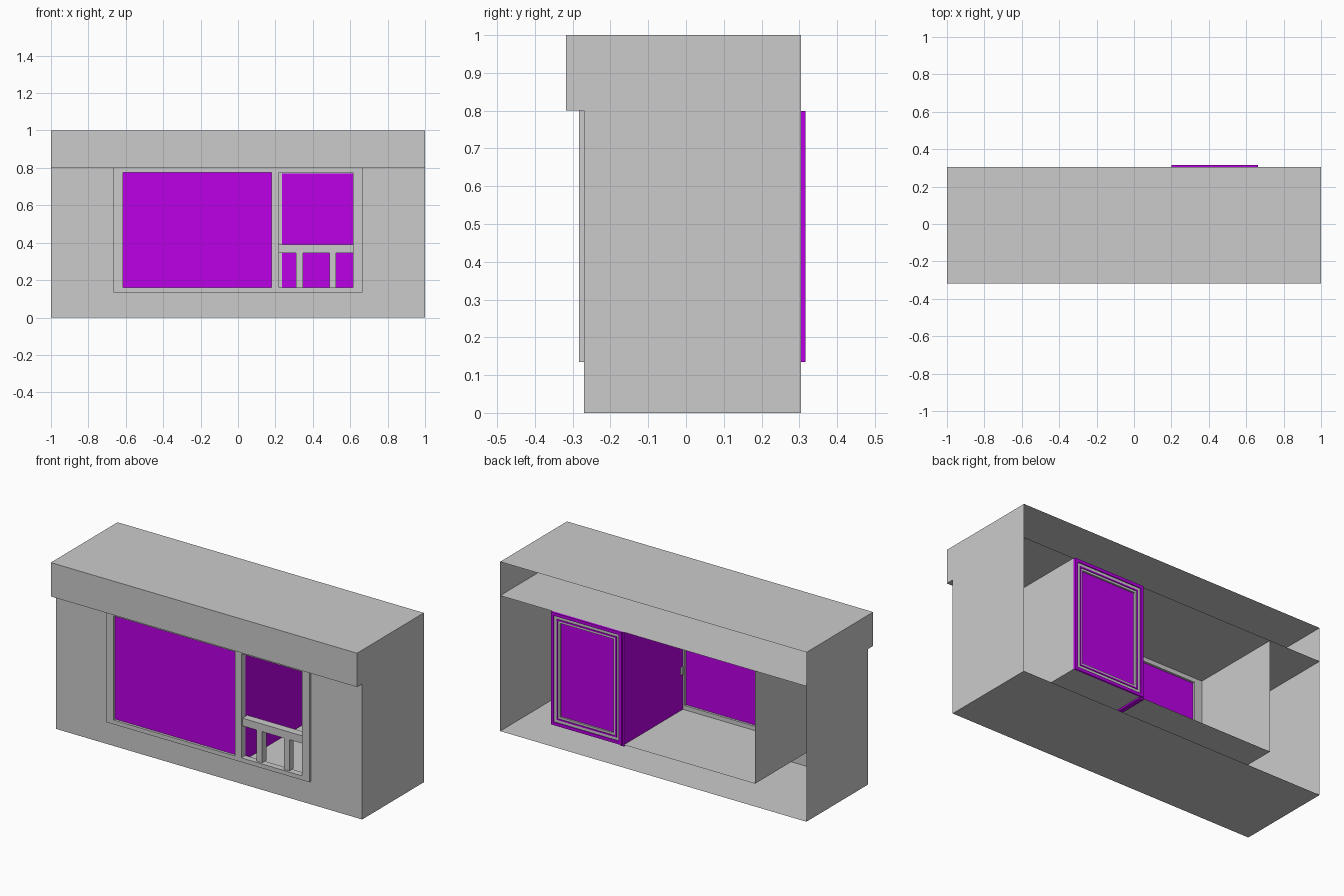
import bpy, bmesh

if "Cube" in bpy.data.objects:
    bpy.data.objects.remove(bpy.data.objects["Cube"])

purple = bpy.data.materials.new("purple_glass")
purple.diffuse_color = (0.5, 0.0, 0.8, 1)
purple.use_nodes = True
purple.node_tree.nodes["Principled BSDF"].inputs["Base Color"].default_value = purple.diffuse_color


def finish(name, bm, mat=None):
    bmesh.ops.remove_doubles(bm, verts=bm.verts, dist=1e-5)
    me = bpy.data.meshes.new(name)
    bm.to_mesh(me)
    bm.free()
    ob = bpy.data.objects.new(name, me)
    bpy.context.collection.objects.link(ob)
    if mat:
        me.materials.append(mat)
    return ob


def add_box(bm, x0, x1, y0, y1, z0, z1):
    vs = bmesh.ops.create_cube(bm, size=1)["verts"]
    for v in vs:
        v.co.x = x1 if v.co.x > 0 else x0
        v.co.y = y1 if v.co.y > 0 else y0
        v.co.z = z1 if v.co.z > 0 else z0


def boxes(name, items, mat=None):
    bm = bmesh.new()
    for it in items:
        add_box(bm, *it)
    return finish(name, bm, mat)


def sheet(name, rects, mat=None):
    """Thin sheets: axis-aligned rectangles with one zero-size axis."""
    bm = bmesh.new()
    for x0, x1, y0, y1, z0, z1 in rects:
        if x0 == x1:
            c = [(x0, y0, z0), (x0, y1, z0), (x0, y1, z1), (x0, y0, z1)]
        elif y0 == y1:
            c = [(x0, y0, z0), (x1, y0, z0), (x1, y0, z1), (x0, y0, z1)]
        else:
            c = [(x0, y0, z0), (x1, y0, z0), (x1, y1, z0), (x0, y1, z0)]
        bm.faces.new([bm.verts.new(p) for p in c])
    return finish(name, bm, mat)


def ring(name, x0, x1, z0, z1, w, y0, y1, mat=None):
    """Rectangular frame of bar width w facing the front."""
    bm = bmesh.new()
    loops = []
    for y in (y0, y1):
        for i in (0, w):
            loops.append([bm.verts.new(p) for p in (
                (x0 + i, y, z0 + i), (x1 - i, y, z0 + i),
                (x1 - i, y, z1 - i), (x0 + i, y, z1 - i))])
    fo, fi, bo, bi = loops
    for a, b in ((fo, fi), (fi, bi), (bi, bo), (bo, fo)):
        for k in range(4):
            n = (k + 1) % 4
            bm.faces.new((a[k], a[n], b[n], b[k]))
    bmesh.ops.recalc_face_normals(bm, faces=bm.faces)
    return finish(name, bm, mat)


FRONT, BACK, LIP = -0.27, 0.305, -0.318
RX, RZ0, RZ1 = 0.665, 0.135, 0.8

# outer shell, open at the back
sheet("side_walls", [(s, s, FRONT, BACK, 0, RZ1) for s in (-1, 1)])
sheet("ground_floor", [(-1, 1, FRONT, BACK, 0, 0)])
sheet("front_wall", [
    (-1, -RX, FRONT, FRONT, RZ0, RZ1), (RX, 1, FRONT, FRONT, RZ0, RZ1),
    (-1, 1, FRONT, FRONT, 0, RZ0)])

# overhanging top band
sheet("top_band", [
    (-1, 1, LIP, BACK, 1, 1), (-1, 1, LIP, BACK, RZ1, RZ1),
    (-1, 1, LIP, LIP, RZ1, 1),
    (-1, -1, LIP, BACK, RZ1, 1), (1, 1, LIP, BACK, RZ1, 1)])

# inner room and balcony
sheet("room_walls", [(s * RX, s * RX, FRONT, BACK, RZ0, RZ1) for s in (-1, 1)])
sheet("room_floor", [(-RX, RX, FRONT, BACK, RZ0, RZ0)])

# front window frame with mullion
F0, F1 = -0.283, -0.245
boxes("front_frame", [
    (-RX, -0.615, F0, F1, RZ0, RZ1), (0.615, RX, F0, F1, RZ0, RZ1),
    (0.18, 0.22, F0, F1, 0.16, 0.775),
    (-0.615, 0.615, F0, F1, RZ0, 0.16), (-0.615, 0.615, F0, F1, 0.775, RZ1)])
boxes("front_glass", [(-0.615, 0.18, -0.268, -0.258, 0.16, 0.775)], purple)

# balcony railing
boxes("railing", [(0.185, 0.615, -0.272, -0.225, 0.345, 0.39)] + [
    (x, x + 0.037, -0.27, -0.23, 0.16, 0.345) for x in (0.31, 0.488)])

# purple partition beside the balcony
boxes("partition", [(0.192, 0.219, -0.25, BACK, 0.125, RZ1 - 0.002)], purple)

# rear window: nested frames around a purple pane
ring("rear_outer_frame", 0.2, RX - 0.003, RZ0, RZ1 - 0.001, 0.018, 0.29, 0.316, purple)
ring("rear_middle_frame", 0.218, 0.644, 0.153, 0.781, 0.017, 0.288, 0.31)
ring("rear_inner_frame", 0.235, 0.627, 0.17, 0.764, 0.008, 0.288, 0.314, purple)
ring("rear_bead", 0.243, 0.619, 0.178, 0.756, 0.012, 0.297, 0.31)
boxes("rear_glass", [(0.235, 0.627, 0.286, 0.3, 0.16, 0.77)], purple)
